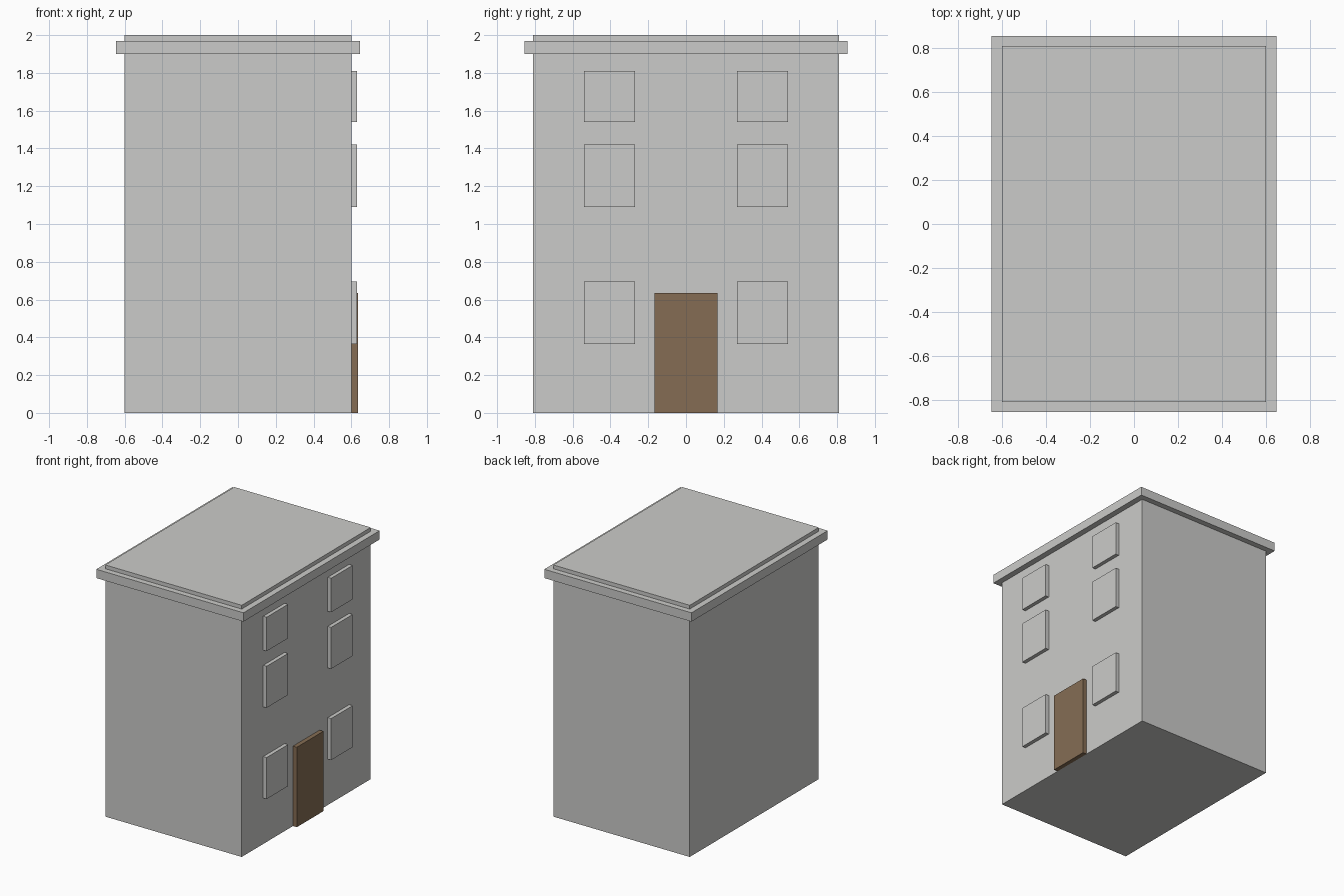
import bpy

cube = bpy.data.objects.get("Cube")
if cube:
    bpy.data.objects.remove(cube, do_unlink=True)


def material(name, colour):
    mat = bpy.data.materials.new(name)
    mat.use_nodes = True
    mat.diffuse_color = (*colour, 1)
    mat.node_tree.nodes["Principled BSDF"].inputs["Base Color"].default_value = (*colour, 1)
    return mat


def box(name, low, high, mat):
    """Add a box spanning two opposite corners."""
    centre = [(a + b) / 2 for a, b in zip(low, high)]
    bpy.ops.mesh.primitive_cube_add(size=1, location=centre)
    obj = bpy.context.object
    obj.name = name
    obj.scale = [b - a for a, b in zip(low, high)]
    bpy.ops.object.transform_apply(location=False, rotation=False, scale=True)
    obj.data.materials.append(mat)
    return obj


stone = material("pale_grey", (0.6, 0.6, 0.585))
wood = material("brown_wood", (0.235, 0.152, 0.088))

# Main block and the cornice slab around its top
WALL = 0.6
box("building_walls", (-WALL, -0.81, 0), (WALL, 0.81, 2), stone)
box("roof_cornice", (-0.647, -0.855, 1.9), (0.647, 0.855, 1.97), stone)

# Three rows of window slabs on the right-hand wall
rows = {"lower": (0.365, 0.695), "middle": (1.09, 1.42), "upper": (1.54, 1.81)}
for row, (bottom, top) in rows.items():
    for side, start in (("front", -0.54), ("back", 0.27)):
        box(f"{row}_{side}_window", (WALL - 0.01, start, bottom),
            (0.63, start + 0.27, top), stone)

# Door between the lower windows
box("door", (WALL - 0.01, -0.167, 0), (0.634, 0.167, 0.635), wood)
